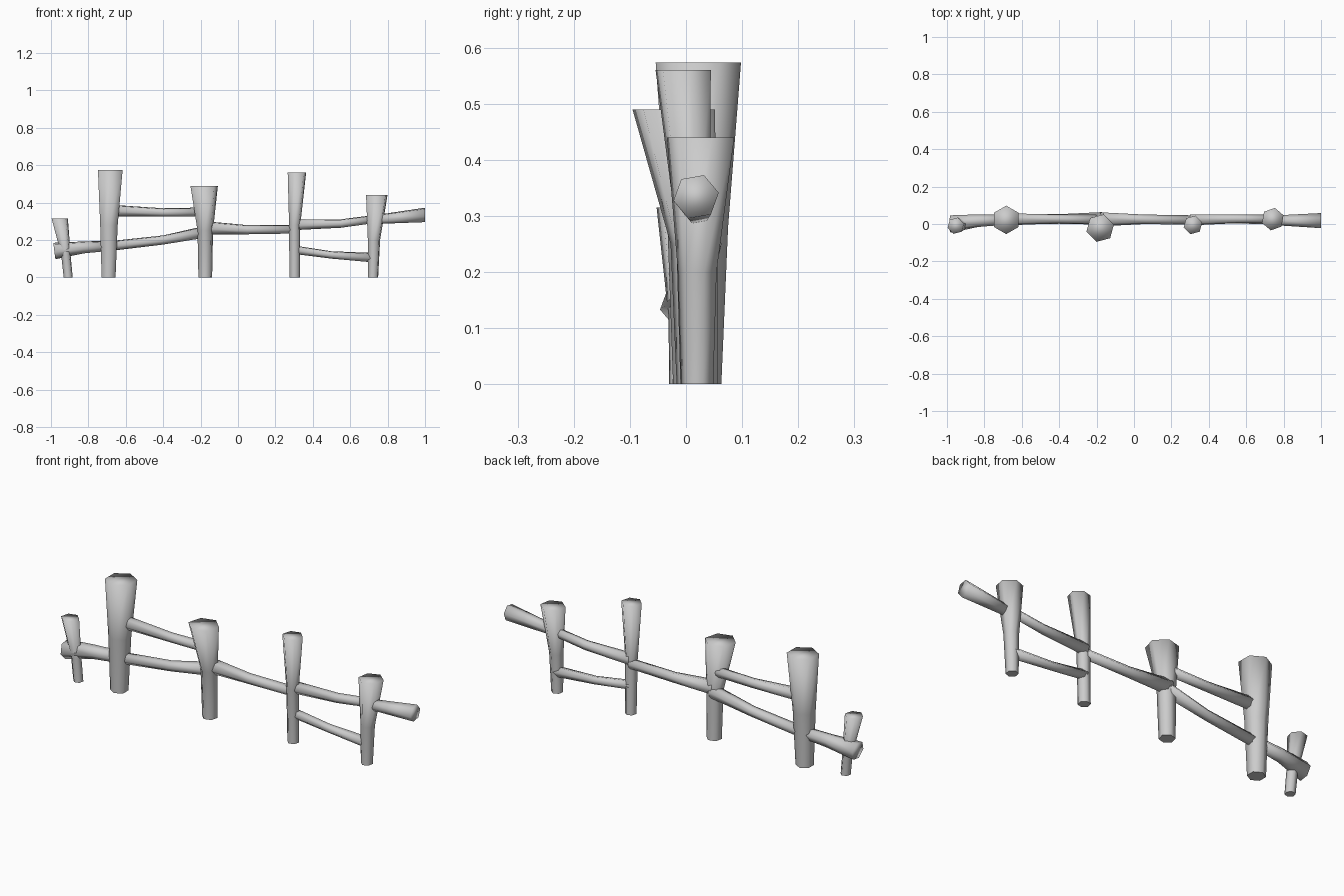
import bpy, bmesh, math
from mathutils import Vector

cube = bpy.data.objects.get("Cube")
if cube:
    bpy.data.objects.remove(cube)

wood = bpy.data.materials.new("grey_wood")
wood.use_nodes = True
grey = (0.6, 0.6, 0.6, 1)
wood.diffuse_color = grey
wood.node_tree.nodes["Principled BSDF"].inputs["Base Color"].default_value = grey


def branch(name, u, v, rings, turn=0, flat_start=False):
    """Six-sided limb lofted through rings of (x, y, z, radius) spanned by axes u and v."""
    bm = bmesh.new()
    loops = []
    for x, y, z, r in rings:
        angles = [math.radians(turn + 60 * i) for i in range(6)]
        loops.append([bm.verts.new(Vector((x, y, z)) + r * (math.cos(a) * u + math.sin(a) * v))
                      for a in angles])
    for a, b in zip(loops, loops[1:]):
        for i in range(6):
            j = (i + 1) % 6
            bm.faces.new((a[i], a[j], b[j], b[i]))
    start = bm.faces.new(loops[0][::-1])
    bm.faces.new(loops[-1])
    bmesh.ops.recalc_face_normals(bm, faces=bm.faces)
    for f in bm.faces:
        f.smooth = True
    start.smooth = not flat_start
    mesh = bpy.data.meshes.new(name)
    bm.to_mesh(mesh)
    bm.free()
    mesh.materials.append(wood)
    obj = bpy.data.objects.new(name, mesh)
    bpy.context.collection.objects.link(obj)


X, Y, Z = Vector((1, 0, 0)), Vector((0, 1, 0)), Vector((0, 0, 1))

# Upright posts, flaring towards the top
posts = {
    "short_end_post": (15, [(-.908, -.006, 0, .025), (-.92, -.006, .12, .026), (-.953, -.009, .315, .045)]),
    "tall_post": (30, [(-.692, .02, 0, .043), (-.69, .021, .28, .054), (-.683, .022, .573, .076)]),
    "leaning_post": (15, [(-.175, .02, 0, .038), (-.175, .014, .25, .043), (-.181, -.022, .49, .076)]),
    "slim_post": (15, [(.303, .018, 0, .029), (.303, .012, .28, .031), (.315, -.005, .56, .051)]),
    "right_post": (20, [(.722, .02, 0, .029), (.727, .02, .2, .035), (.742, .026, .44, .061)]),
}
for name, (turn, rings) in posts.items():
    branch(name, X, Y, rings, turn, flat_start=True)

# Bent rails between the posts
rails = {
    "low_left_rail": [(-.69, .025, .167, .028), (-.4, .027, .2, .026), (-.17, .03, .245, .034)],
    "upper_left_rail": [(-.69, .025, .358, .033), (-.4, .027, .347, .024), (-.2, .025, .35, .025)],
    "middle_rail": [(-.18, .025, .265, .038), (.05, .025, .255, .026), (.3, .022, .258, .025)],
    "upper_right_rail": [(.3, .022, .281, .03), (.55, .028, .288, .024), (.73, .028, .312, .023)],
    "low_right_rail": [(.3, .022, .148, .024), (.5, .026, .12, .021), (.73, .024, .105, .027)],
    "right_stub": [(.73, .02, .309, .025), (1, .018, .334, .041)],
}
for name, rings in rails.items():
    branch(name, Y, Z, rings, 10)

# Left stub, its cut end leaning slightly off vertical
branch("left_stub", Y, Vector((-.13, 0, 1)).normalized(),
       [(-.982, .0, .141, .047), (-.83, .018, .16, .034), (-.69, .024, .169, .029)], 10)
